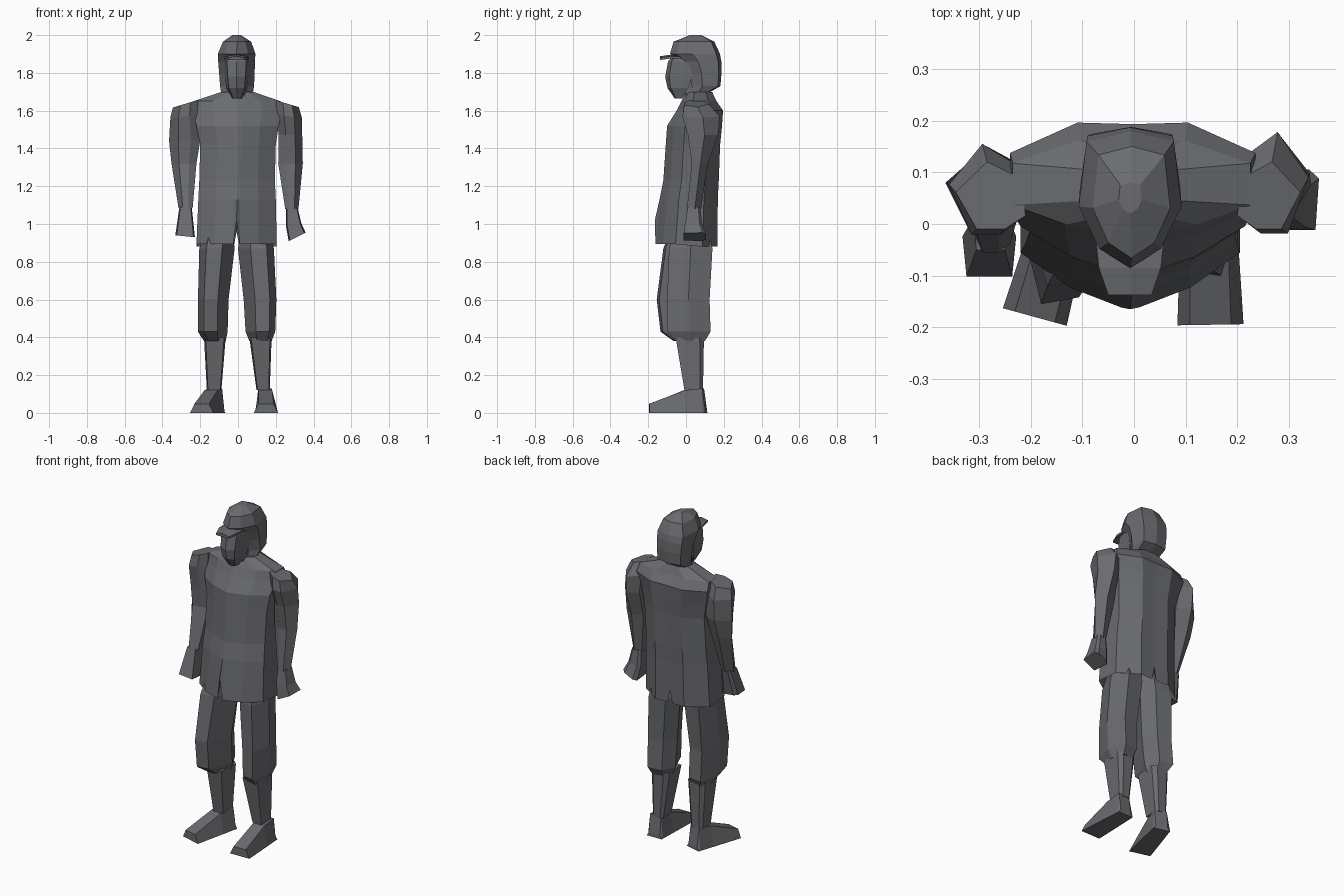
import bpy, bmesh, math
from mathutils import Vector

gray = bpy.data.materials.new("dark gray")
gray.diffuse_color = (0.145, 0.148, 0.16, 1)


def finish(name, bm):
    bmesh.ops.recalc_face_normals(bm, faces=bm.faces)
    me = bpy.data.meshes.new(name)
    bm.to_mesh(me)
    bm.free()
    me.materials.append(gray)
    ob = bpy.data.objects.new(name, me)
    bpy.context.collection.objects.link(ob)
    return ob


def skin(name, rings):
    """Join rings of points with faces and close both ends."""
    bm = bmesh.new()
    vs = [[bm.verts.new(p) for p in r] for r in rings]
    n = len(vs[0])
    for a, b in zip(vs, vs[1:]):
        for i in range(n):
            j = (i + 1) % n
            bm.faces.new((a[i], a[j], b[j], b[i]))
    bm.faces.new(vs[0])
    bm.faces.new(vs[-1])
    return finish(name, bm)


def section(shape, z, x0, x1, y0, y1, slope=0):
    """Scale a unit outline to the given extents; swapped x mirrors it, slope tilts it along x."""
    cx, cy, rx, ry = (x0 + x1) / 2, (y0 + y1) / 2, (x1 - x0) / 2, (y1 - y0) / 2
    return [Vector((cx + u * rx, cy + v * ry, z + slope * u * rx)) for u, v in shape]


def loft(name, shape, rings):
    return skin(name, [section(shape, *r) for r in rings])


def mirrored(half):
    """Right half outline from front to back, completed on the left."""
    return half + [(-x, y) for x, y in reversed(half) if x > 0]


# unit outlines; +x is the outer side for limbs
ARM = [(1, 0.1), (0.1, 1), (-0.9, 0.5), (-1, -0.6), (-0.4, -1), (0.4, -1)]
LEG = [(1, 0), (0.6, 1), (-0.5, 0.9), (-1, 0.25), (-0.3, -0.9), (0.6, -1)]
BOXY = [(1, 0.7), (0.6, 1), (-0.6, 1), (-1, 0.7), (-0.85, -1), (0.85, -1)]
HEX = [(1, 0.1), (0.5, 1), (-0.6, 1), (-1, 0), (-0.55, -1), (0.6, -1)]
HOOD = mirrored([(0, -1), (0.6, -0.72), (1, -0.1), (0.85, 0.85), (0, 1)])
FACE = mirrored([(0, -1), (0.75, -0.7), (1, 1)])
COAT = mirrored([(0, -1), (0.08, -0.98), (0.55, -0.75), (1, -0.35),
                 (1, 0.5), (0.45, 0.97), (0.07, 0.95), (0, 0.95)])

# coat: inner lining, hem, waist, chest, shoulders, collar
coat = [section(COAT, *r) for r in (
    (1.03, -.18, .17, -.12, .14),
    (0.88, -.22, .205, -.165, .172),
    (1.13, -.21, .20, -.14, .173),
    (1.23, -.205, .195, -.12, .178),
    (1.42, -.20, .20, -.107, .185),
    (1.52, -.22, .215, -.10, .195),
    (1.60, -.24, .235, -.05, .20),
    (1.65, -.235, .225, -.025, .165),
    (1.70, -.085, .08, .0, .14))]
for p in coat[1]:               # front and back slits in the hem
    if abs(p.x + 0.0075) < 0.004:
        p.z = 1.02 if p.y < 0 else 0.96
    elif p.y < 0:
        p.z = 0.893
skin("coat", coat)

# arms and hands
loft("right_sleeve", ARM, (
    (1.637, .20, .322, -.01, .12, -.3),
    (1.57, .205, .338, -.018, .178, -.1),
    (1.47, .215, .34, .01, .17),
    (1.32, .213, .343, .03, .115),
    (1.08, .25, .32, .005, .08)))
loft("right_hand", BOXY, (
    (1.09, .255, .315, .01, .075),
    (1.0, .253, .335, -.005, .085, .1),
    (.932, .268, .358, -.012, .105, .5)))
loft("left_sleeve", ARM, (
    (1.637, -.21, -.345, -.01, .12, .3),
    (1.57, -.215, -.358, -.02, .155, .1),
    (1.44, -.20, -.365, .0, .145),
    (1.32, -.22, -.352, .01, .105),
    (1.085, -.24, -.315, -.055, .03)))
loft("left_hand", BOXY, (
    (1.09, -.31, -.245, -.05, .025),
    (.935, -.332, -.228, -.102, -.01, -.1)))

# breeches gathered below the knee
loft("right_breeches", LEG, (
    (1.0, .02, .16, -.05, .11),
    (.87, .0, .19, -.09, .14),
    (.60, .03, .203, -.10, .125),
    (.43, .04, .197, -.10, .13),
    (.38, .06, .178, -.055, .10)))
loft("left_breeches", LEG, (
    (1.0, -.03, -.17, -.07, .09),
    (.87, -.018, -.205, -.12, .12),
    (.60, -.05, -.212, -.155, .105),
    (.43, -.055, -.212, -.135, .12),
    (.38, -.065, -.18, -.065, .09)))

# shins
for side, top, ankle in (("right", (.06, .178), (.098, .168)),
                         ("left", (-.18, -.065), (-.165, -.088))):
    loft(side + "_shin", BOXY, ((.40, *top, -.055, .095), (.12, *ankle, -.008, .09)))

# feet: a wedge running from heel to toe
for side, heel, toe in (("right", (.143, .10), (.148, -.195)),
                        ("left", (-.115, .10), (-.192, -.180))):
    a, b = Vector((*heel, 0)), Vector((*toe, 0))
    across = (b - a).cross(Vector((0, 0, 1))).normalized()
    rings = []
    for t, low, top, h in ((0, .05, .036, .02), (.05, .05, .036, .13),
                           (.36, .055, .036, .12), (1, .064, .04, .048)):
        c = a.lerp(b, t)
        up = Vector((0, 0, h))
        rings.append([c - across * low, c + across * low,
                      c + across * top + up, c - across * top + up])
    skin(side + "_foot", rings)

# neck, hood, face, and cap brim
loft("neck", HEX, ((1.6, -.07, .06, .0, .12), (1.77, -.07, .06, .0, .13)))
loft("hood", HOOD, (
    (1.70, -.09, .08, .015, .13),
    (1.73, -.095, .085, .01, .182),
    (1.80, -.10, .088, -.005, .188),
    (1.86, -.105, .09, -.035, .187),
    (1.90, -.107, .092, -.085, .18),
    (1.965, -.08, .07, -.066, .15),
    (2.0, -.03, .015, .02, .08)))
loft("face", FACE, (
    (1.665, -.03, .02, -.06, -.02),
    (1.72, -.062, .048, -.098, .015),
    (1.78, -.07, .055, -.110, .03),
    (1.86, -.075, .06, -.095, .03),
    (1.88, -.07, .055, -.08, .03)))
skin("cap_brim", [[(-.008 + s * w, y, z) for s, z in ((-1, z0), (0, z0 + .008), (1, z0), (1, z0 - .012), (-1, z0 - .012))]
                  for y, w, z0 in ((-.03, .066, 1.885), (-.085, .060, 1.888), (-.137, .042, 1.88))])
